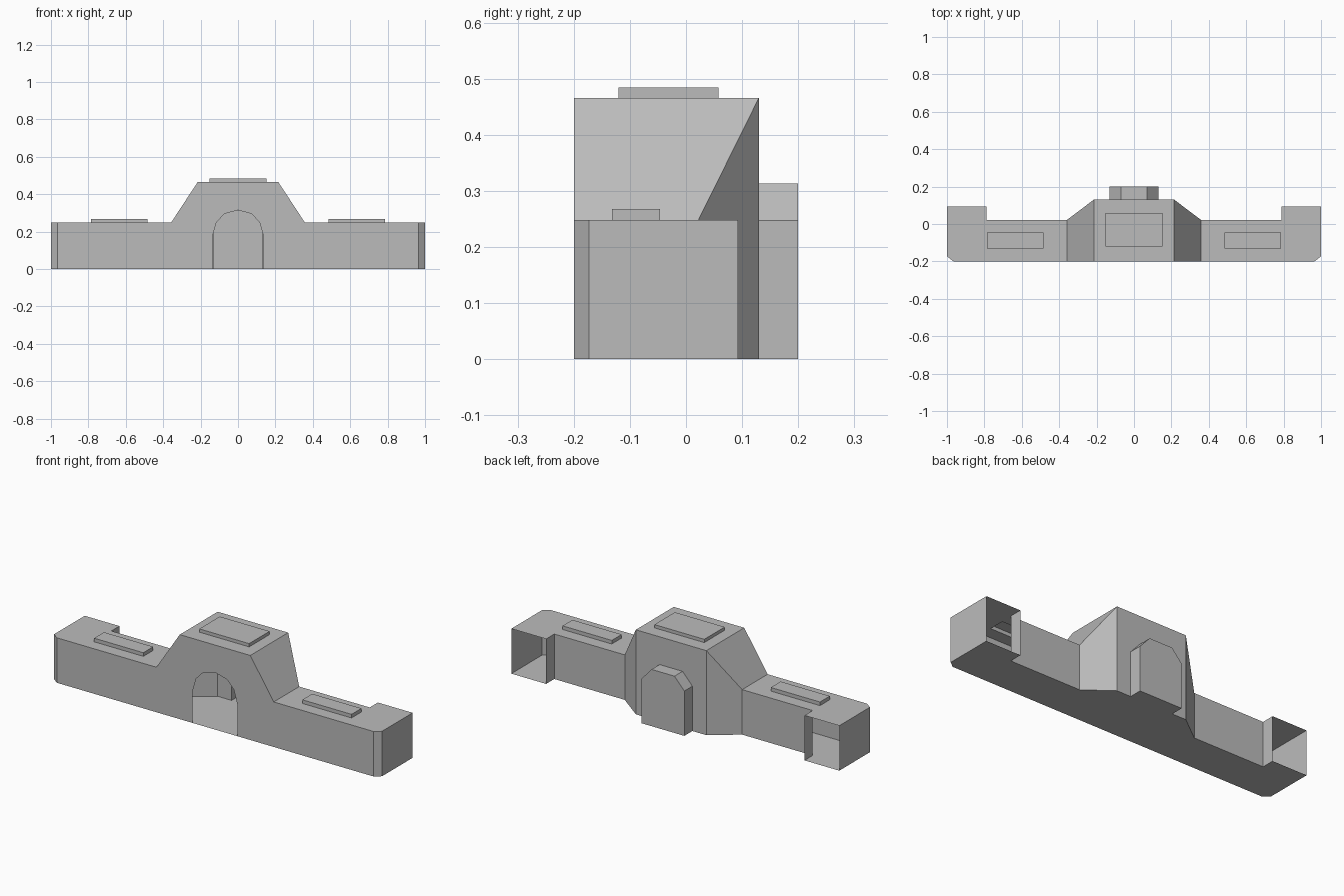
import bpy, bmesh
from mathutils import Vector

cube = bpy.data.objects.get("Cube")
if cube:
    bpy.data.objects.remove(cube, do_unlink=True)

grey = bpy.data.materials.new("plain_grey")
grey.use_nodes = True
colour = (0.5, 0.5, 0.5, 1)
grey.diffuse_color = colour
grey.node_tree.nodes["Principled BSDF"].inputs["Base Color"].default_value = colour

# Main levels and depths
FRONT, WING_BACK, END_BACK, HUMP_BACK, ALCOVE_BACK = -0.2, 0.022, 0.093, 0.13, 0.2
WING_TOP, HUMP_TOP = 0.248, 0.466
HUMP_IN, HUMP_OUT, END_IN = 0.215, 0.358, 0.788
ARM_CORE, HUMP_CORE = (0.85, -0.1, 0.1), (0, -0.05, 0.1)


def at_z(points, z):
    return [(x, y, z) for x, y in points]


def at_y(points, y):
    return [(x, y, z) for x, z in points]


def strip(a, b):
    """Quads joining two matching open paths."""
    return [(a[i], a[i + 1], b[i + 1], b[i]) for i in range(len(a) - 1)]


def part(name, faces, core, holed=None):
    """Thin half shell facing away from core, mirrored across x."""
    bm = bmesh.new()
    for pts in faces:
        bm.faces.new([bm.verts.new(p) for p in pts])
    if holed:
        edges = []
        for loop in holed:
            vs = [bm.verts.new(p) for p in loop]
            edges += [bm.edges.new((vs[i - 1], vs[i])) for i in range(len(vs))]
        bmesh.ops.triangle_fill(bm, edges=edges, use_beauty=True)
    bmesh.ops.remove_doubles(bm, verts=bm.verts[:], dist=0.0005)
    bm.normal_update()
    for f in bm.faces:
        if f.normal.dot(f.calc_center_median() - Vector(core)) < 0:
            f.normal_flip()
    mesh = bpy.data.meshes.new(name)
    bm.to_mesh(mesh)
    bm.free()
    mesh.materials.append(grey)
    obj = bpy.data.objects.new(name, mesh)
    bpy.context.collection.objects.link(obj)
    mirror = obj.modifiers.new("mirror", 'MIRROR')
    mirror.use_axis = (True, False, False)
    return obj


# Plan outlines and profiles of one half
arm_plan = [(HUMP_OUT, FRONT), (0.965, FRONT), (1, -0.173), (1, END_BACK),
            (END_IN, END_BACK), (END_IN, WING_BACK), (HUMP_OUT, WING_BACK)]
alcove = [(0.13, 0), (0.13, 0.247), (0.07, 0.313), (0, 0.313)]
door = [(0, 0.315), (0.072, 0.296), (0.115, 0.25), (0.136, 0.176), (0.136, 0)]

# Floor, including the alcove floor
floor_plan = [(0, FRONT)] + arm_plan + [(HUMP_IN, HUMP_BACK), (0.13, HUMP_BACK),
                                       (0.13, ALCOVE_BACK), (0, ALCOVE_BACK)]
part("floor", [at_z(floor_plan, 0)], HUMP_CORE)

# Front wall with arched doorway
front = door + [(0.965, 0), (0.965, WING_TOP), (HUMP_OUT, WING_TOP),
                (HUMP_IN, HUMP_TOP), (0, HUMP_TOP)]
part("front_wall", [at_y(front, FRONT)], HUMP_CORE)

# Arm walls, with the back of each end bay left open
for name, path in (("arm_end_walls", arm_plan[1:4]), ("arm_back_walls", arm_plan[4:])):
    part(name, strip(at_z(path, 0), at_z(path, WING_TOP)), ARM_CORE)

# Central hump: back wall, angled corners and sloping sides
back = alcove + [(0, HUMP_TOP), (HUMP_IN, HUMP_TOP), (HUMP_IN, 0)]
part("hump_back_wall", [at_y(back, HUMP_BACK)], HUMP_CORE)
low, high = (HUMP_OUT, WING_BACK), (HUMP_IN, HUMP_BACK)
part("hump_sides", [
    (low + (0,), high + (0,), high + (HUMP_TOP,), low + (WING_TOP,)),
    ((HUMP_OUT, FRONT, WING_TOP), low + (WING_TOP,), high + (HUMP_TOP,),
     (HUMP_IN, FRONT, HUMP_TOP))], HUMP_CORE)

# Rear alcove, open to the interior
rear = at_y(alcove, ALCOVE_BACK)
part("rear_alcove", strip(at_y(alcove, HUMP_BACK), rear) + [rear + [(0, ALCOVE_BACK, 0)]],
     (0, 0.15, 0.1))

# Arm roofs and their raised hollow panels
rect = [(0.485, -0.132), (0.785, -0.132), (0.785, -0.046), (0.485, -0.046)]
part("arm_roofs", [], ARM_CORE, holed=[at_z(arm_plan, WING_TOP), at_z(rect, WING_TOP)])
ring = rect + rect[:1]
part("arm_panels", strip(at_z(ring, WING_TOP), at_z(ring, 0.268)) + [at_z(rect, 0.268)],
     (0.635, -0.09, 0.255))

# Hump roof and its raised hollow panel
rim = [(0, -0.12), (0.152, -0.12), (0.152, 0.058), (0, 0.058)]
hump_roof = rim + [(0, HUMP_BACK), (HUMP_IN, HUMP_BACK), (HUMP_IN, FRONT), (0, FRONT)]
part("hump_roof", [at_z(hump_roof, HUMP_TOP)], HUMP_CORE)
part("hump_panel", strip(at_z(rim, HUMP_TOP), at_z(rim, 0.484)) + [at_z(rim, 0.484)],
     (0, -0.03, 0.47))
